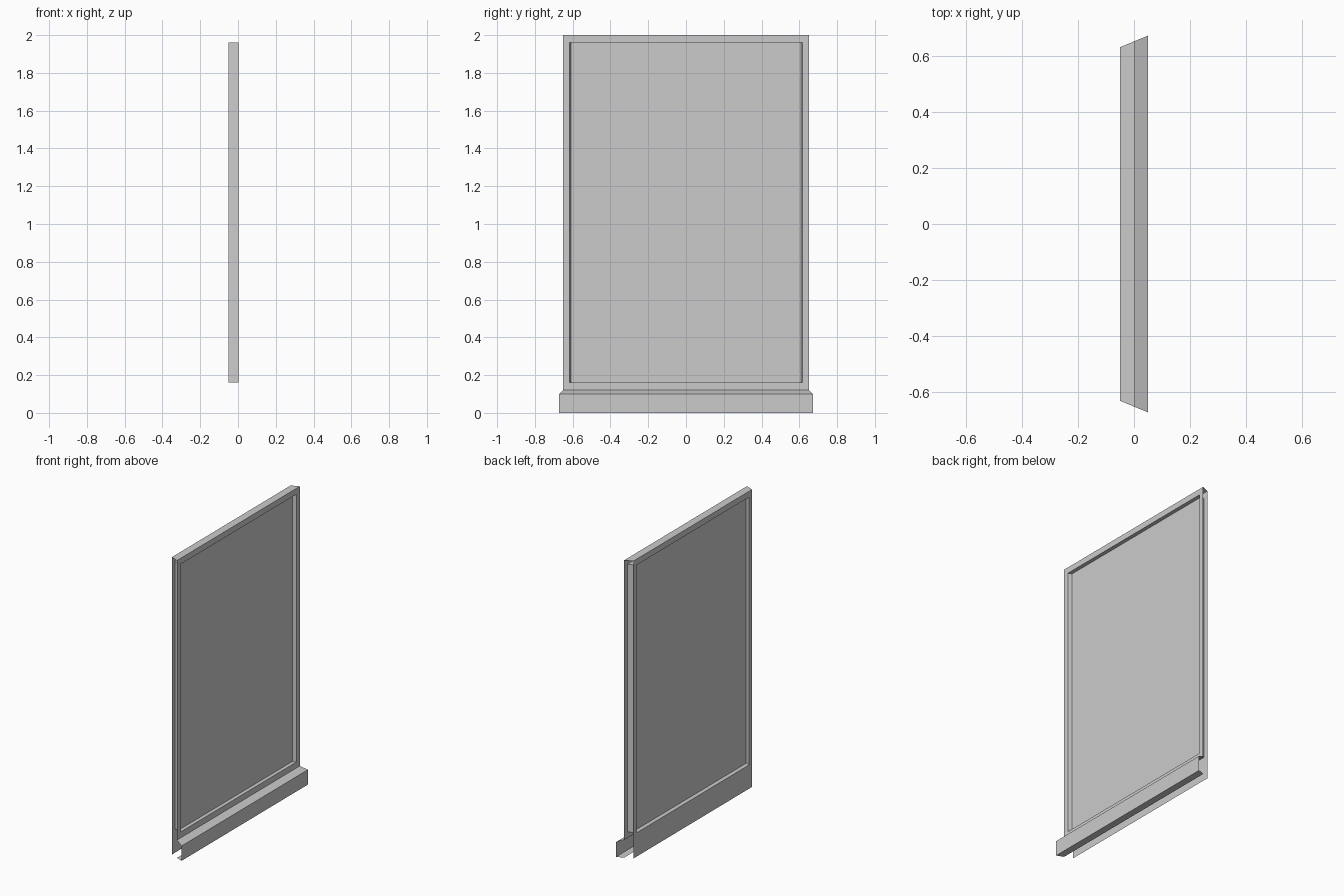
import bpy
import bmesh

if "Cube" in bpy.data.objects:
    bpy.data.objects.remove(bpy.data.objects["Cube"])

BACK, FRONT, LEDGE = -0.05, 0.003, 0.05   # depth planes along x
PANE = -0.022
MITRE = 0.4142                            # ends cut at 22.5 degrees


def half_width(x):
    return 0.651 + MITRE * x


def opening_half(x):
    return 0.617 + 0.34 * (x - FRONT)


def rect(bm, x, half, z0, z1):
    return [bm.verts.new((x, y, z)) for y, z in
            ((-half, z0), (half, z0), (half, z1), (-half, z1))]


def skin(bm, a, b, sides=range(4)):
    for i in sides:
        j = (i + 1) % 4
        bm.faces.new((a[i], a[j], b[j], b[i]))


def finish(bm, name):
    mesh = bpy.data.meshes.new(name)
    bm.to_mesh(mesh)
    bm.free()
    obj = bpy.data.objects.new(name, mesh)
    bpy.context.collection.objects.link(obj)
    return obj


# Window frame: front face, opening reveals, back face and top; ends stay open
bm = bmesh.new()
front_outer = rect(bm, FRONT, half_width(FRONT), 0.12, 2.0)
front_inner = rect(bm, FRONT, opening_half(FRONT), 0.16, 1.96)
back_inner = rect(bm, BACK, opening_half(BACK), 0.16, 1.96)
back_outer = rect(bm, BACK, half_width(BACK), 0.0, 2.0)
skin(bm, front_outer, front_inner)
skin(bm, front_inner, back_inner)
skin(bm, back_inner, back_outer)
skin(bm, back_outer, front_outer, sides=[2])
finish(bm, "window_frame")

# Pane set midway in the opening
bm = bmesh.new()
bm.faces.new(rect(bm, PANE, opening_half(PANE), 0.16, 1.96))
finish(bm, "window_pane")

# Sill: sloped top, front drop and underside, mitred at both ends
bm = bmesh.new()
rows = [[bm.verts.new((x, s * half_width(x), z)) for s in (-1, 1)]
        for x, z in ((FRONT, 0.12), (LEDGE, 0.10), (LEDGE, 0.0), (FRONT, 0.0))]
for upper, lower in zip(rows, rows[1:]):
    bm.faces.new((lower[0], lower[1], upper[1], upper[0]))
finish(bm, "window_sill")
